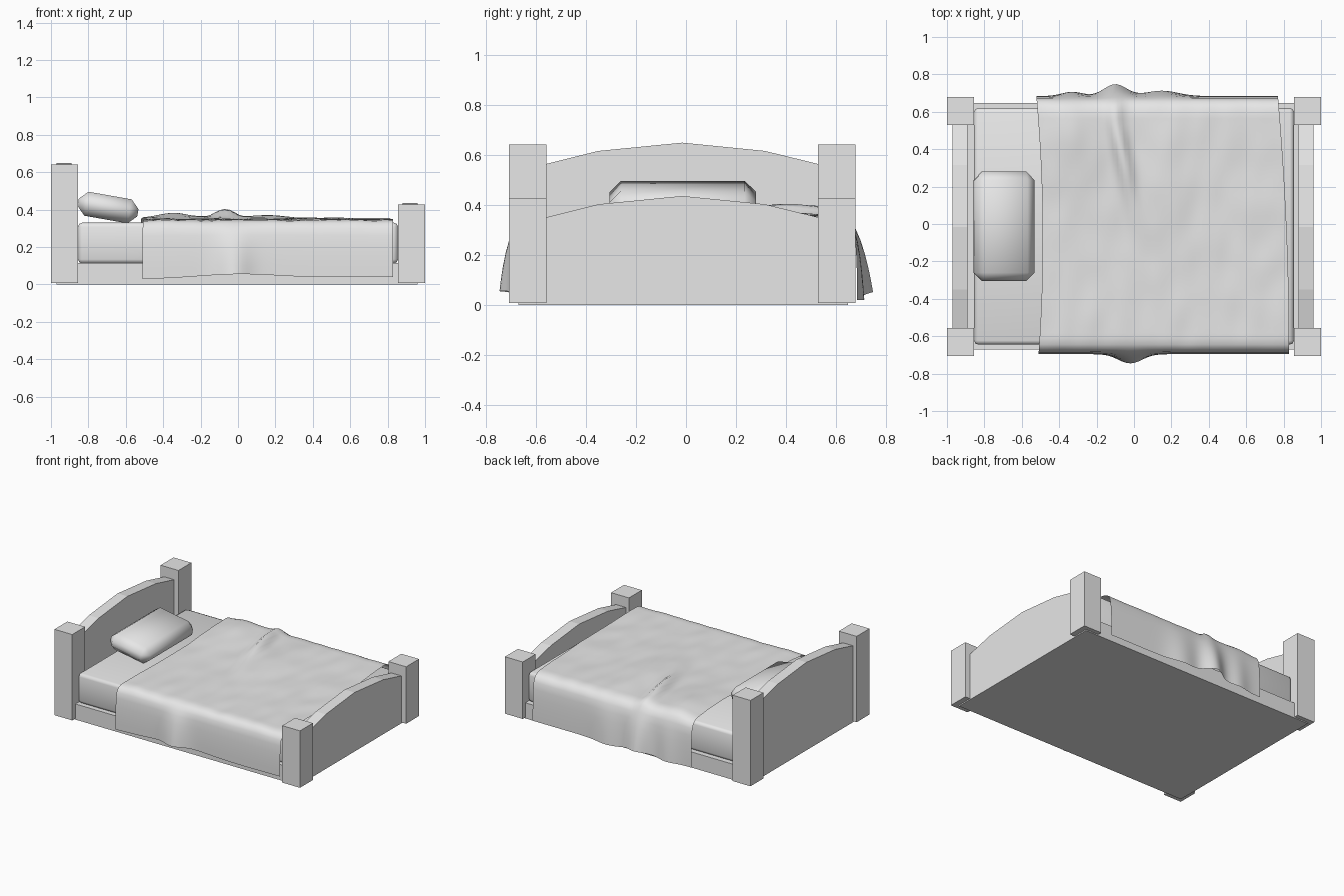
import bpy, bmesh, math
from mathutils import noise, Vector

old = bpy.data.objects.get("Cube")
if old:
    bpy.data.objects.remove(old, do_unlink=True)

grey = bpy.data.materials.new("plain grey")
grey.use_nodes = True
grey.diffuse_color = (0.8, 0.8, 0.8, 1)
grey.node_tree.nodes["Principled BSDF"].inputs["Base Color"].default_value = (0.8, 0.8, 0.8, 1)


def add_object(name, bm, smooth=False):
    bmesh.ops.recalc_face_normals(bm, faces=bm.faces)
    for f in bm.faces:
        f.smooth = smooth
    mesh = bpy.data.meshes.new(name)
    bm.to_mesh(mesh)
    bm.free()
    mesh.materials.append(grey)
    obj = bpy.data.objects.new(name, mesh)
    bpy.context.collection.objects.link(obj)
    return obj


def box(name, lo, hi, bevel=0, segments=1, smooth=False):
    lo, hi = Vector(lo), Vector(hi)
    bm = bmesh.new()
    bmesh.ops.create_cube(bm, size=1)
    for v in bm.verts:
        v.co = Vector([c * s for c, s in zip(v.co, hi - lo)])
    if bevel:
        bmesh.ops.bevel(bm, geom=bm.edges[:], offset=bevel, segments=segments,
                        profile=0.5, affect='EDGES')
    obj = add_object(name, bm, smooth)
    obj.location = (lo + hi) / 2
    return obj


def arched_board(name, x0, x1, shoulder):
    # Board with a faceted arched top, extruded along x
    outline = [(-0.57, 0.005), (-0.57, shoulder), (-0.35, shoulder + 0.055),
               (-0.015, shoulder + 0.088), (0.315, shoulder + 0.055),
               (0.54, shoulder), (0.54, 0.005)]
    bm = bmesh.new()
    face = bm.faces.new([bm.verts.new((x0, y, z)) for y, z in outline])
    new = bmesh.ops.extrude_face_region(bm, geom=[face])["geom"]
    bmesh.ops.translate(bm, vec=(x1 - x0, 0, 0),
                        verts=[g for g in new if isinstance(g, bmesh.types.BMVert)])
    return add_object(name, bm)


# Posts
for end, x0, height in (("head", -1, 0.64), ("foot", 0.855, 0.427)):
    for side, y0 in (("right", -0.707), ("left", 0.528)):
        box(f"{end}_post_{side}", (x0, y0, 0.008), (x0 + 0.145, y0 + 0.15, height))

# Boards and base
arched_board("headboard", -0.97, -0.89, 0.56)
arched_board("footboard", 0.88, 0.96, 0.347)
box("bed_base", (-0.97, -0.67, 0), (0.96, 0.647, 0.115))

# Mattress and pillow
box("mattress", (-0.855, -0.645, 0.112), (0.855, 0.62, 0.33), 0.022, 2, True)
pillow = box("pillow", (-0.857, -0.305, 0.346), (-0.533, 0.28, 0.476), 0.045, 1, True)
pillow.rotation_euler.y = math.radians(10)


# Blanket
def bell(t, width):
    return math.exp(-(t / width) ** 2)


def blanket_point(u, y, z, side):
    # Hems of the draped sheet are slightly skewed and curved
    across = (y + 0.69) / 1.37
    start = -0.51 + 0.11 * across * (1 - across) - 0.012 * across
    stop = 0.83 - 0.06 * across ** 2
    x = start + (stop - start) * u
    if side:
        # Hanging folds swell outwards towards the hem
        drop = max(0, (0.31 - z) / 0.28)
        if side < 0:
            swell = 0.05 * bell(x + 0.02, 0.09)
            z += drop * 0.022 * bell(x, 0.3) + drop * 0.012 * u
        else:
            swell = (0.062 * bell(x + 0.1, 0.085) + 0.022 * bell(x + 0.33, 0.08)
                     + 0.028 * bell(x - 0.15, 0.12))
            z += drop * 0.03 * bell(x + 0.1, 0.12)
        y += side * swell * drop ** 0.7
    # Creases run diagonally over the top
    fade = min(1, max(0, (z - 0.28) / 0.065))
    ridge = -0.1 + 0.2 * max(0, 0.55 - y)
    bump = 0.048 * bell(x - ridge, 0.045) * bell(y - 0.4, 0.3)
    bump += 0.025 * bell(x + 0.33, 0.13) * bell(y - 0.45, 0.25)
    bump += 0.02 * bell(x - 0.16, 0.11) * bell(y - 0.2, 0.3)
    bump += 0.006 * noise.noise(Vector((x * 9, y * 5, 0)))
    return (x, y, z + fade * bump)


profile = [(-0.695, 0.028, -1), (-0.696, 0.08, -1), (-0.696, 0.14, -1),
           (-0.694, 0.2, -1), (-0.69, 0.26, -1), (-0.683, 0.3, -1),
           (-0.668, 0.327, 0), (-0.645, 0.341, 0)]
profile += [(-0.61 + 1.2 * i / 44, 0.346 + 0.01 * i / 44, 0) for i in range(45)]
profile += [(0.625, 0.349, 0), (0.654, 0.332, 0), (0.67, 0.3, 1),
            (0.677, 0.25, 1), (0.681, 0.19, 1), (0.683, 0.13, 1),
            (0.684, 0.07, 1), (0.684, 0.02, 1)]
steps = 60
bm = bmesh.new()
rows = [[bm.verts.new(blanket_point(i / steps, *p)) for p in profile]
        for i in range(steps + 1)]
for a, b in zip(rows, rows[1:]):
    for j in range(len(profile) - 1):
        bm.faces.new((a[j], b[j], b[j + 1], a[j + 1]))
add_object("blanket", bm, True)
